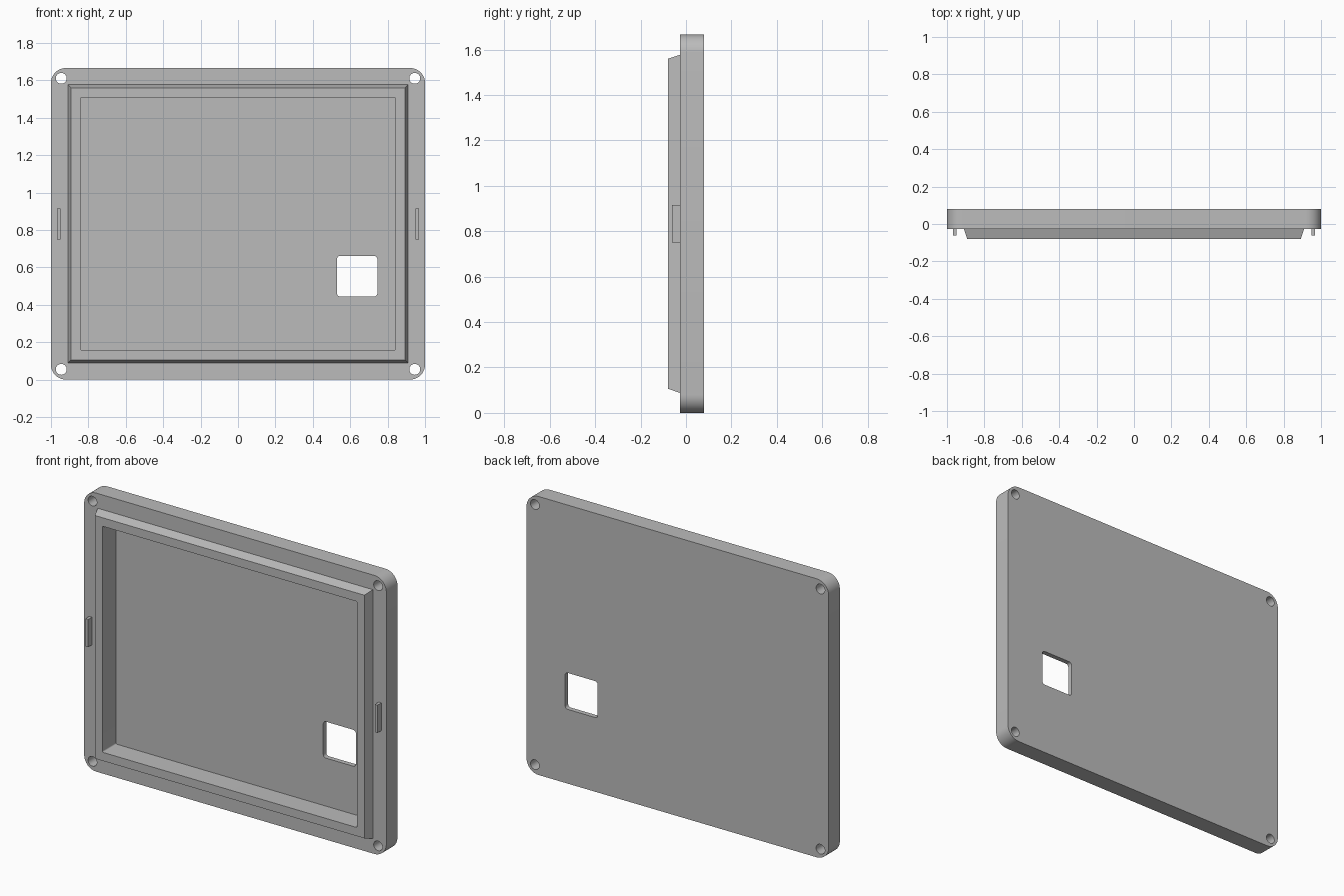
import bpy
import bmesh
from math import pi, sin, cos, radians
from mathutils import Matrix, Vector

if "Cube" in bpy.data.objects:
    bpy.data.objects.remove(bpy.data.objects["Cube"], do_unlink=True)

# Single matte grey for the whole panel
grey = bpy.data.materials.new("panel grey")
grey.use_nodes = True
grey.diffuse_color = (0.5, 0.5, 0.5, 1)
grey.node_tree.nodes["Principled BSDF"].inputs["Base Color"].default_value = (0.5, 0.5, 0.5, 1)

HEIGHT = 1.666
MID = HEIGHT / 2
FRONT, BACK = -0.026, 0.079      # plate faces
RIM, FLOOR = -0.079, 0.05        # rim face and pocket floor


def add_object(name, bm):
    bmesh.ops.recalc_face_normals(bm, faces=bm.faces)
    mesh = bpy.data.meshes.new(name)
    bm.to_mesh(mesh)
    bm.free()
    mesh.materials.append(grey)
    obj = bpy.data.objects.new(name, mesh)
    bpy.context.collection.objects.link(obj)
    return obj


def outline(half_x, half_z, radius, steps=10):
    """Rectangle in the xz plane, with rounded corners when radius > 0."""
    points = []
    for i, (sx, sz) in enumerate([(1, 1), (-1, 1), (-1, -1), (1, -1)]):
        cx, cz = sx * (half_x - radius), sz * (half_z - radius)
        for k in range(steps + 1 if radius else 1):
            a = (i + k / steps) * pi / 2
            points.append((cx + radius * cos(a), cz + radius * sin(a)))
    return points


def loft(name, centre, sections, radius=0):
    """Closed solid through sections given as (y, half width, half height)."""
    bm = bmesh.new()
    rings = [[bm.verts.new((centre[0] + x, y, centre[1] + z))
              for x, z in outline(hx, hz, radius)] for y, hx, hz in sections]
    count = len(rings[0])
    for a, b in zip(rings, rings[1:]):
        for i in range(count):
            j = (i + 1) % count
            bm.faces.new((a[i], a[j], b[j], b[i]))
    bm.faces.new(rings[0])
    bm.faces.new(rings[-1])
    return add_object(name, bm)


def combine(target, tool, operation):
    mod = target.modifiers.new(tool.name, 'BOOLEAN')
    mod.operation = operation
    mod.solver = 'EXACT'
    mod.object = tool
    bpy.context.view_layer.objects.active = target
    bpy.ops.object.modifier_apply(modifier=mod.name)
    bpy.data.objects.remove(tool, do_unlink=True)


# Plate with rounded corners and a raised, sloped rim on the front
panel = loft("panel", (0, MID), [(FRONT, 1, MID), (BACK, 1, MID)], 0.08)
rim = loft("rim", (0, MID), [(0, 0.91, 0.745), (FRONT, 0.91, 0.745), (RIM, 0.892, 0.727)])
combine(panel, rim, 'UNION')

# Shallow pocket inside the rim
pocket = loft("pocket", (0, MID), [(-0.2, 0.842, 0.676), (FLOOR, 0.842, 0.676)], 0.008)
combine(panel, pocket, 'DIFFERENCE')

# Square opening through the floor
opening = loft("opening", (0.637, 0.553), [(-0.2, 0.108, 0.109), (0.2, 0.108, 0.109)], 0.018)
combine(panel, opening, 'DIFFERENCE')

# Screw holes in the corners
bm = bmesh.new()
for sx in (-1, 1):
    for sz in (-1, 1):
        place = Matrix.Translation(Vector((sx * 0.945, 0, MID + sz * 0.778)))
        bmesh.ops.create_cone(bm, cap_ends=True, segments=32, radius1=0.029, radius2=0.029,
                              depth=0.5, matrix=place @ Matrix.Rotation(pi / 2, 4, 'X'))
combine(panel, add_object("screw_holes", bm), 'DIFFERENCE')

# Small clip tabs on both sides
for side, sx in (("left", 1), ("right", -1)):
    loft(side + "_clip_tab", (sx * 0.958, MID),
         [(-0.062, 0.009, 0.083), (FRONT + 0.004, 0.009, 0.083)])

# Smooth curved corners, keep edges crisp
bpy.ops.object.select_all(action='DESELECT')
panel.select_set(True)
bpy.context.view_layer.objects.active = panel
bpy.ops.object.shade_smooth_by_angle(angle=radians(15))
